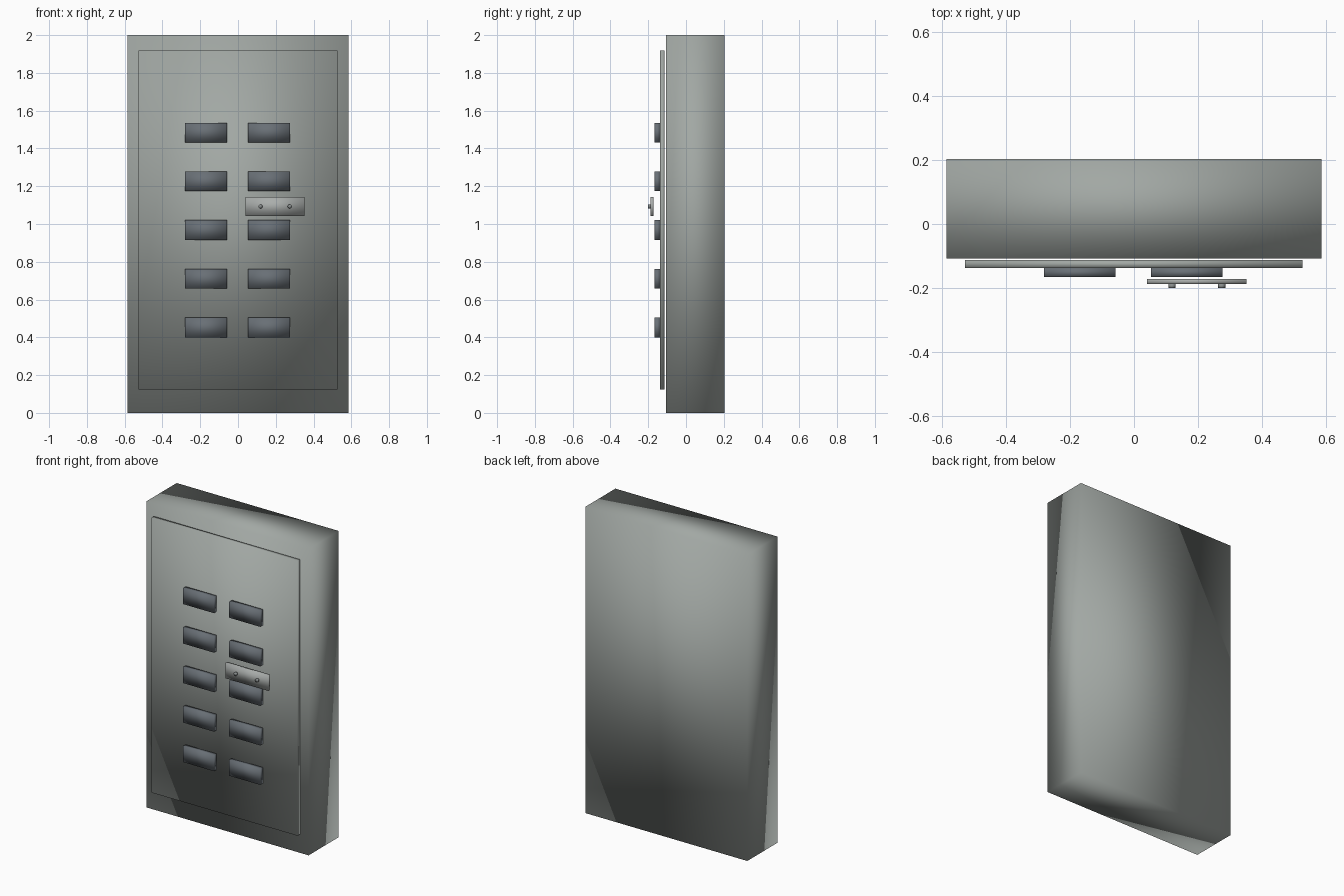
import bpy
import math

old = bpy.data.objects.get("Cube")
if old:
    bpy.data.objects.remove(old, do_unlink=True)


def material(name, rgb):
    mat = bpy.data.materials.new(name)
    mat.use_nodes = True
    color = (*rgb, 1.0)
    mat.diffuse_color = color
    mat.node_tree.nodes["Principled BSDF"].inputs["Base Color"].default_value = color
    return mat


def finish(name, mat):
    """Name the active object, colour it and shade it softly all over."""
    obj = bpy.context.object
    obj.name = name
    obj.data.materials.append(mat)
    bpy.ops.object.transform_apply(location=False, rotation=True, scale=True)
    bpy.ops.object.shade_smooth()
    return obj


def box(name, mat, x, y, z):
    """Box spanning the given (low, high) range on each axis."""
    spans = (x, y, z)
    bpy.ops.mesh.primitive_cube_add(size=1, location=[(a + b) / 2 for a, b in spans])
    bpy.context.object.scale = [b - a for a, b in spans]
    return finish(name, mat)


cabinet_grey = material("cabinet grey", (0.36, 0.39, 0.37))
slot_grey = material("dark slot grey", (0.14, 0.16, 0.18))
plate_grey = material("plate grey", (0.40, 0.42, 0.41))
pin_grey = material("pin grey", (0.25, 0.27, 0.27))

# Cabinet body and the door floating just in front of it
box("cabinet_body", cabinet_grey, (-0.585, 0.585), (-0.107, 0.203), (0, 2))
box("door_panel", cabinet_grey, (-0.528, 0.526), (-0.138, -0.113), (0.124, 1.919))

# Two columns of raised slots
for side, left in (("right", -0.281), ("left", 0.053)):
    for row in range(5):
        low = 0.4 + row * 0.258
        box(f"{side}_slot_{row + 1}", slot_grey,
            (left, left + 0.223), (-0.166, -0.138), (low, low + 0.104))

# Latch plate with two round pins
box("latch_plate", plate_grey, (0.041, 0.352), (-0.188, -0.171), (1.042, 1.143))
for side, x in (("right", 0.119), ("left", 0.274)):
    bpy.ops.mesh.primitive_cylinder_add(
        vertices=16, radius=0.011, depth=0.013,
        location=(x, -0.1935, 1.093), rotation=(math.pi / 2, 0, 0))
    finish(f"{side}_latch_pin", pin_grey)
